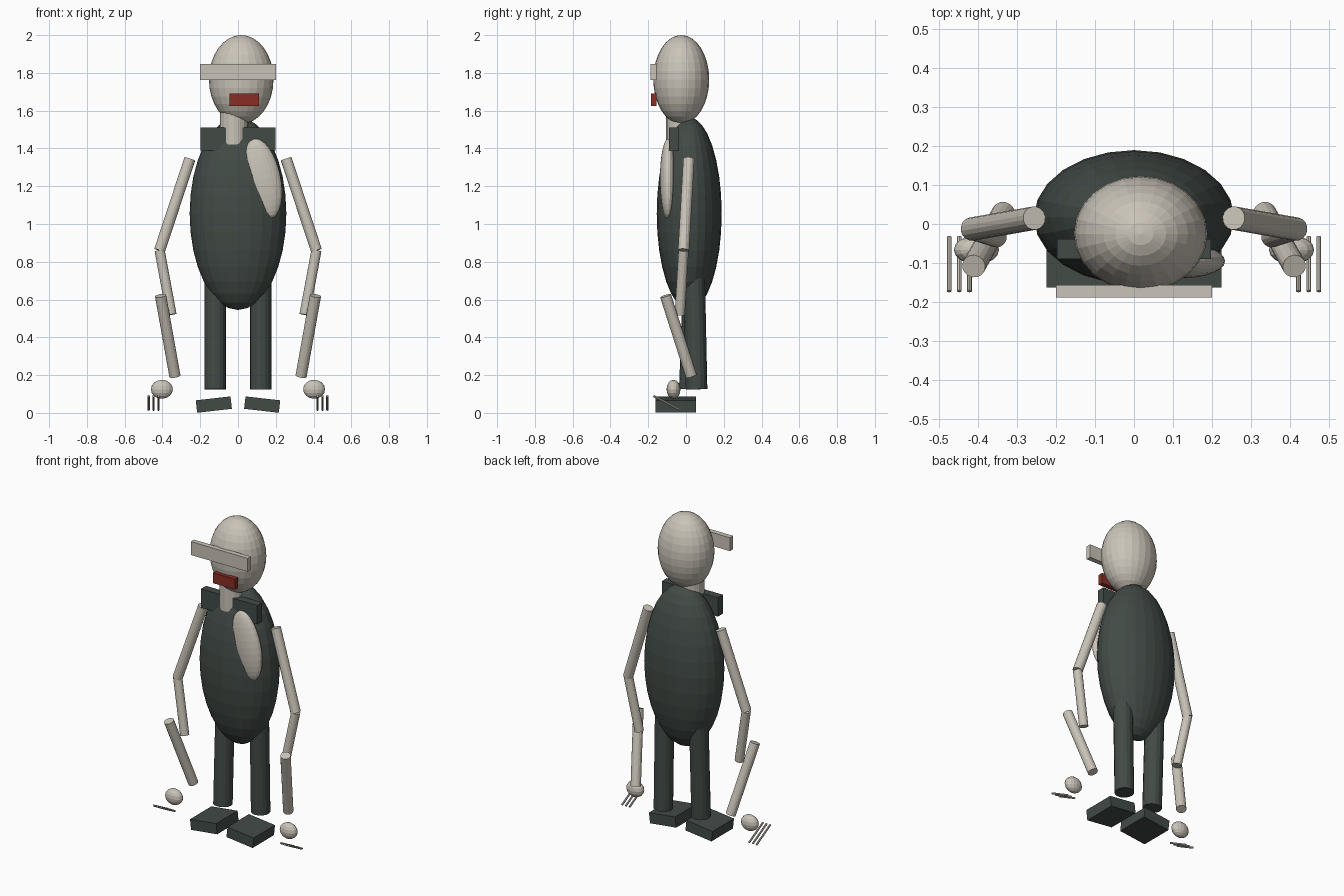
import bpy
from math import radians
from mathutils import Vector

if "Cube" in bpy.data.objects:
    bpy.data.objects.remove(bpy.data.objects["Cube"], do_unlink=True)


def material(name, rgb):
    mat = bpy.data.materials.new(name)
    mat.use_nodes = True
    mat.diffuse_color = (*rgb, 1)
    mat.node_tree.nodes["Principled BSDF"].inputs["Base Color"].default_value = (*rgb, 1)
    return mat


PALE = material("warm_grey", (0.59, 0.55, 0.48))
DARK = material("dark_green_grey", (0.055, 0.07, 0.062))
RED = material("dark_red", (0.25, 0.027, 0.018))


def finish(name, mat):
    obj = bpy.context.object
    obj.name = obj.data.name = name
    obj.data.materials.append(mat)
    return obj


def ellipsoid(name, center, radii, mat, tilt=0, segments=24, rings=16):
    bpy.ops.mesh.primitive_uv_sphere_add(segments=segments, ring_count=rings, radius=1,
                                         location=center, rotation=(0, radians(tilt), 0))
    bpy.context.object.scale = radii
    return finish(name, mat)


def box(name, center, size, mat, roll=0):
    bpy.ops.mesh.primitive_cube_add(size=1, location=center, rotation=(0, radians(roll), 0))
    bpy.context.object.scale = size
    return finish(name, mat)


def rod(name, start, end, radius, mat, sides=16):
    start, end = Vector(start), Vector(end)
    axis = end - start
    bpy.ops.mesh.primitive_cylinder_add(vertices=sides, radius=radius, depth=axis.length,
                                        location=(start + end) / 2,
                                        rotation=axis.to_track_quat('Z', 'Y').to_euler())
    return finish(name, mat)


# Head, face and neck
ellipsoid("head", (0.017, -0.025, 1.765), (0.171, 0.148, 0.235), PALE)
box("visor", (0, -0.172, 1.805), (0.4, 0.032, 0.085), PALE)
box("mouth", (0.033, -0.171, 1.657), (0.155, 0.03, 0.066), RED)
rod("neck", (-0.02, -0.03, 1.42), (-0.02, -0.03, 1.6), 0.075, PALE)

# Body
ellipsoid("torso", (0, 0.017, 1.055), (0.256, 0.172, 0.51), DARK)
box("collar", (0, -0.064, 1.45), (0.395, 0.05, 0.12), DARK)
ellipsoid("chest_patch", (0.13, -0.095, 1.24), (0.095, 0.043, 0.215), PALE, tilt=-12)

# Limbs, one set per side
for side, s in (("left", 1), ("right", -1)):
    shoulder, elbow = (s * 0.255, 0.015, 1.345), (s * 0.415, -0.013, 0.86)
    rod(side + "_upper_arm", shoulder, elbow, 0.03, PALE)
    rod(side + "_forearm", elbow, (s * 0.352, -0.033, 0.52), 0.027, PALE)
    rod(side + "_lower_arm", (s * 0.41, -0.108, 0.62), (s * 0.334, 0.028, 0.195), 0.03, PALE)
    ellipsoid(side + "_hand", (s * 0.403, -0.066, 0.125), (0.058, 0.037, 0.05), PALE,
              segments=16, rings=8)
    for i in range(3):
        x = s * (0.421 + i * 0.026)
        rod(f"{side}_finger_{i + 1}", (x, -0.033, 0.016), (x, -0.172, 0.09), 0.006, PALE, 8)
    rod(side + "_leg", (s * 0.12, 0.043, 0.74), (s * 0.12, 0.038 + s * 0.018, 0.125),
        0.057, DARK)
    box(side + "_foot", (s * 0.128, -0.055, 0.044), (0.185, 0.215, 0.066), DARK, roll=s * 6.5)
